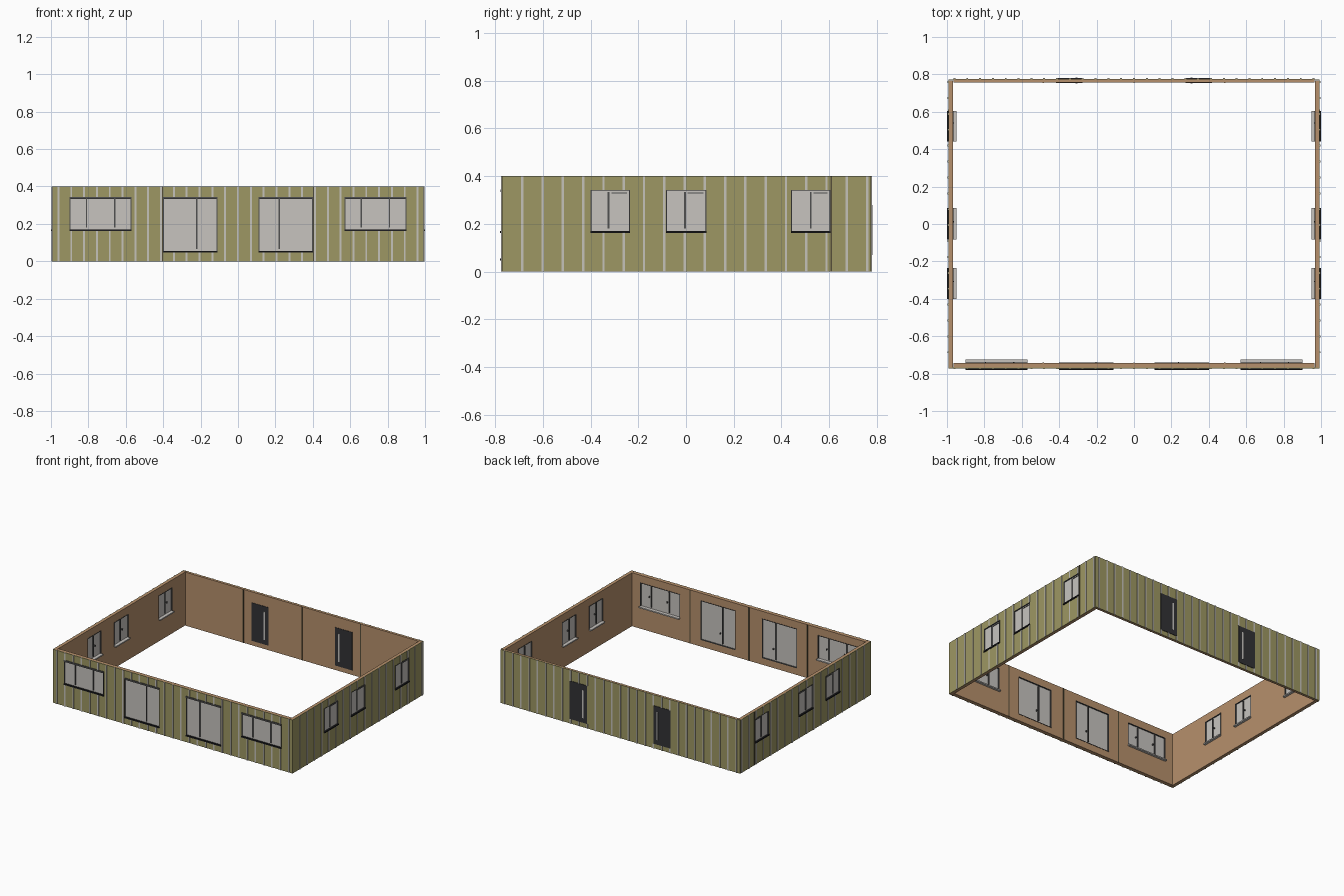
import bpy, bmesh
from mathutils import Vector

if "Cube" in bpy.data.objects:
    bpy.data.objects.remove(bpy.data.objects["Cube"], do_unlink=True)


def material(name, rgb):
    m = bpy.data.materials.new(name)
    m.use_nodes = True
    m.diffuse_color = (*rgb, 1)
    m.node_tree.nodes["Principled BSDF"].inputs["Base Color"].default_value = (*rgb, 1)
    return m


OLIVE = material("olive cladding", (0.34, 0.31, 0.125))
PALE = material("pale batten", (0.56, 0.54, 0.49))
GLASS = material("pale glass", (0.57, 0.55, 0.52))
BROWN = material("timber brown", (0.47, 0.28, 0.15))
SEAM = material("dark seam", (0.09, 0.075, 0.04))
FRAME = material("frame grey", (0.08, 0.08, 0.08))
BLACK = material("sill black", (0.012, 0.012, 0.014))
DOOR = material("door charcoal", (0.032, 0.032, 0.036))

H = 0.4


class Wall:
    """Collects boxes given as along-wall, outward and height ranges."""

    def __init__(self, name, axis, sign, dist, thick, half):
        self.name, self.axis, self.sign = name, axis, sign
        self.dist, self.t, self.half = dist, thick, half
        self.parts = {}

    def box(self, part, mat, u, d, z):
        bm = self.parts.setdefault(part, (bmesh.new(), mat))[0]
        verts = bmesh.ops.create_cube(bm, size=1)["verts"]
        for v in verts:
            a = u[0] + (v.co.x + 0.5) * (u[1] - u[0])
            b = self.sign * (self.dist + d[0] + (v.co.y + 0.5) * (d[1] - d[0]))
            c = z[0] + (v.co.z + 0.5) * (z[1] - z[0])
            v.co = Vector((a, b, c) if self.axis == "y" else (b, a, c))

    def layer(self, part, mat, half, d, openings):
        # a sheet running along the wall, interrupted by the openings
        start = -half
        for u0, u1, z0, z1 in sorted(openings):
            self.box(part, mat, (start, u0), d, (0, H))
            self.box(part, mat, (u0, u1), d, (0, z0))
            self.box(part, mat, (u0, u1), d, (z1, H))
            start = u1
        self.box(part, mat, (start, half), d, (0, H))

    def battens(self, positions, openings, part="battens", mat=PALE, w=0.005, d=0.004):
        for p in positions:
            spans = [(0, H)]
            for u0, u1, z0, z1 in openings:
                if u0 - w < p < u1 + w:
                    spans = [(0, z0), (z1, H)]
            for span in spans:
                self.box(part, mat, (p - w, p + w), (0.003, 0.004 + d), span)

    def seams(self, positions):
        for p in positions:
            self.box("inner_seams", SEAM, (p - 0.004, p + 0.004),
                     (-self.t - 0.002, -self.t + 0.002), (0, H))

    def rim(self, opening, e=0.004):
        u0, u1, z0, z1 = opening
        d = (-self.t - 0.002, 0.006)
        for u in ((u0, u0 + e), (u1 - e, u1)):
            self.box("window_frames", FRAME, u, d, (z0, z1))
        for z in ((z0, z0 + e), (z1 - e, z1)):
            self.box("window_frames", FRAME, (u0, u1), d, z)

    def window(self, opening, dividers, header, inner_sill):
        u0, u1, z0, z1 = opening
        self.rim(opening)
        self.box("glass", GLASS, (u0, u1), (-self.t * 0.7, -0.002), (z0, z1))
        for p in dividers:
            self.box("dividers", FRAME, (p - 0.004, p + 0.004),
                     (-self.t, 0.003), (z0 + 0.015, z1 - 0.01))
            self.box("latches", FRAME, (p + 0.014, p + 0.02),
                     (-self.t - 0.004, -self.t * 0.6), (z0 + 0.085, z0 + 0.095))
        self.box("outer_sills", BLACK, (u0, u1), (0, 0.0115), (z0 - 0.004, z0 + 0.005))
        if header:
            self.box("headers", FRAME, (u0, u1), (0, 0.009), (z1 - 0.012, z1))
        else:
            self.box("sash_rails", FRAME, (dividers[0] + 0.012, u1 - 0.012),
                     (-0.004, 0.002), (z1 - 0.016, z1 - 0.012))
        if inner_sill:
            self.box("inner_sills", GLASS, (u0, u1),
                     (-self.t - 0.018, -self.t * 0.5), (z0 - 0.004, z0 + 0.005))

    def door(self, opening, side):
        u0, u1, z0, z1 = opening
        self.box("doors", DOOR, (u0, u1), (-self.t - 0.003, 0.008), (z0, z1))
        p = side * 0.308
        self.box("door_lights", GLASS, (p - 0.005, p + 0.005),
                 (-self.t - 0.005, 0.01), (z0 + 0.035, z1 - 0.04))

    def finish(self):
        for part, (bm, mat) in self.parts.items():
            bmesh.ops.recalc_face_normals(bm, faces=bm.faces)
            me = bpy.data.meshes.new(self.name + "_" + part)
            bm.to_mesh(me)
            bm.free()
            me.materials.append(mat)
            ob = bpy.data.objects.new(self.name + "_" + part, me)
            bpy.context.collection.objects.link(ob)


def shell(wall, openings, skin_half):
    wall.layer("core", BROWN, wall.half, (-wall.t, 0), openings)
    wall.layer("cladding", OLIVE, skin_half, (0, 0.004), openings)


long_battens = [i * 0.0686 for i in range(-14, 15)]
side_battens = [-0.686 + i * 0.085 for i in range(18)]

# front wall: two wide windows and two sliding doors, mirrored
front = Wall("front", "y", -1, 0.768, 0.025, 0.966)
wide = [((-0.90, -0.57, 0.165, 0.345), (-0.81, -0.66)),
        ((0.57, 0.90, 0.165, 0.345), (0.66, 0.81))]
sliding = [((-0.40, -0.11, 0.05, 0.345), (-0.22,)),
           ((0.11, 0.40, 0.05, 0.345), (0.22,))]
holes = [o for o, _ in wide + sliding]
shell(front, holes, 0.992)
front.battens(long_battens, holes)
front.battens((-0.403, 0.403), [], "joints", SEAM, 0.003, 0.002)
front.seams((-0.485, 0, 0.485))
for o, div in wide:
    front.window(o, div, True, True)
for o, div in sliding:
    front.window(o, div, True, False)
front.finish()

# back wall: two dark doors
back = Wall("back", "y", 1, 0.772, 0.016, 0.966)
holes = [(-0.417, -0.275, 0.035, 0.32), (0.275, 0.417, 0.035, 0.32)]
shell(back, holes, 0.992)
back.battens(long_battens, holes)
back.seams((-0.485, 0, 0.485))
for o, side in zip(holes, (-1, 1)):
    back.door(o, side)
back.finish()

# side walls: three small windows each
small = [((-0.40, -0.235, 0.165, 0.343), (-0.325,)),
         ((-0.083, 0.085, 0.165, 0.343), (-0.005,)),
         ((0.44, 0.605, 0.165, 0.343), (0.523,))]
holes = [o for o, _ in small]
for name, sign in (("right", 1), ("left", -1)):
    side = Wall(name + "_side", "x", sign, 0.9885, 0.021, 0.768)
    shell(side, holes, 0.771)
    side.battens(side_battens, holes)
    side.battens((0.608,), [], "joints", SEAM, 0.003, 0.002)
    for o, div in small:
        side.window(o, div, False, True)
    side.finish()
